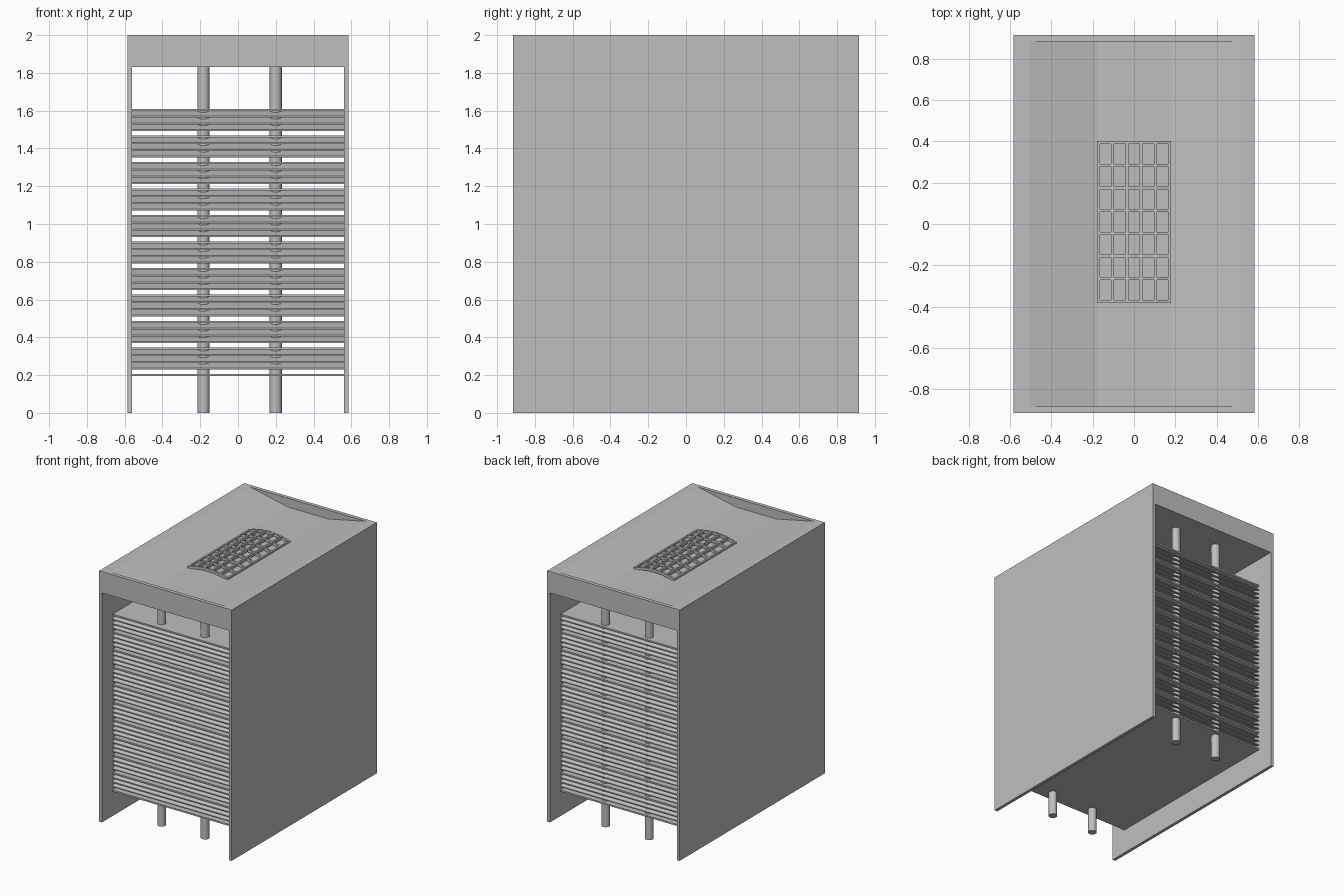
import bpy, bmesh, math

cube = bpy.data.objects.get("Cube")
if cube:
    bpy.data.objects.remove(cube, do_unlink=True)

# One flat grey for everything
grey = bpy.data.materials.new("light_grey")
grey.use_nodes = True
col = (0.52, 0.52, 0.52, 1)
grey.diffuse_color = col
grey.node_tree.nodes["Principled BSDF"].inputs["Base Color"].default_value = col


def finish(name, bm):
    bmesh.ops.recalc_face_normals(bm, faces=bm.faces)
    me = bpy.data.meshes.new(name)
    bm.to_mesh(me)
    bm.free()
    me.materials.append(grey)
    ob = bpy.data.objects.new(name, me)
    bpy.context.collection.objects.link(ob)
    return ob


def add_prism(bm, pts, a, b, axis="y"):
    """Extrude a profile from a to b: (x, z) along y, or (y, z) along x."""
    def place(p, t):
        return (p[0], t, p[1]) if axis == "y" else (t, p[0], p[1])
    near = [bm.verts.new(place(p, a)) for p in pts]
    far = [bm.verts.new(place(p, b)) for p in pts]
    bm.faces.new(near)
    bm.faces.new(far[::-1])
    n = len(pts)
    for i in range(n):
        j = (i + 1) % n
        bm.faces.new((near[i], far[i], far[j], near[j]))


def rect(x0, x1, z0, z1):
    return [(x0, z0), (x1, z0), (x1, z1), (x0, z1)]


W, WI, D, LIP = 0.585, 0.56, 0.915, 0.885
ROOF_Z, DIP_Z = 1.83, 1.93

# Housing: side walls and roof in one arch profile, with a dished top
arch = [(-W, 0), (-WI, 0), (-WI, ROOF_Z), (WI, ROOF_Z), (WI, 0), (W, 0), (W, 2)]
dish = [(0.51, 2), (0.18, DIP_Z), (-0.18, DIP_Z), (-0.51, 2)]
bm = bmesh.new()
add_prism(bm, arch + dish + [(-W, 2)], -LIP, LIP)
finish("housing", bm)

# End rims closing the dish at front and back
for name, s in (("front_rim", -1), ("back_rim", 1)):
    bm = bmesh.new()
    add_prism(bm, arch + [(-W, 2)], s * LIP, s * D)
    finish(name, bm)

# Arched vent grille on the roof
HALF, BAR = 0.18, 0.007


def crown(x):
    return DIP_Z + 0.03 * (1 - (x / HALF) ** 2)


bm = bmesh.new()
xs = [-HALF + 2 * HALF * i / 10 for i in range(11)]
strip = [(x, crown(x) + 0.01) for x in xs] + [(x, crown(x) - 0.012) for x in xs[::-1]]
for i in range(8):
    y = -0.375 + 0.11 * i
    add_prism(bm, strip, y - BAR, y + BAR)
for i in range(6):
    x = -0.173 + 0.0692 * i
    add_prism(bm, rect(x - BAR, x + BAR, crown(x) - 0.012, crown(x) + 0.01), -0.38, 0.40)
finish("vent_grille", bm)

# Stack of flat shelves with three outward sloping slats in each gap
Z0, Z1, SD, T = 0.195, 1.61, 0.78, 0.012
PITCH = (Z1 - T - Z0) / 40
shelves, slats = bmesh.new(), bmesh.new()
for i in range(41):
    z = Z0 + PITCH * i
    if i % 4 == 0:
        add_prism(shelves, rect(-SD, SD, z, z + T), -WI, WI, "x")
    else:
        for s in (-1, 1):
            pts = [(s * SD, z), (s * SD, z + 0.008),
                   (s * (SD - 0.08), z + 0.040), (s * (SD - 0.08), z + 0.032)]
            add_prism(slats, pts, -WI, WI, "x")
finish("shelves", shelves)
finish("sloping_slats", slats)

# Four support rods
for side, x in (("right", -0.183), ("left", 0.2)):
    for end, y in (("front", -0.70), ("back", 0.725)):
        bpy.ops.mesh.primitive_cylinder_add(vertices=24, radius=0.032, depth=ROOF_Z,
                                            location=(x, y, ROOF_Z / 2))
        rod = bpy.context.object
        rod.name = end + "_" + side + "_rod"
        rod.data.materials.append(grey)
        bpy.ops.object.shade_smooth_by_angle(angle=math.radians(40))
